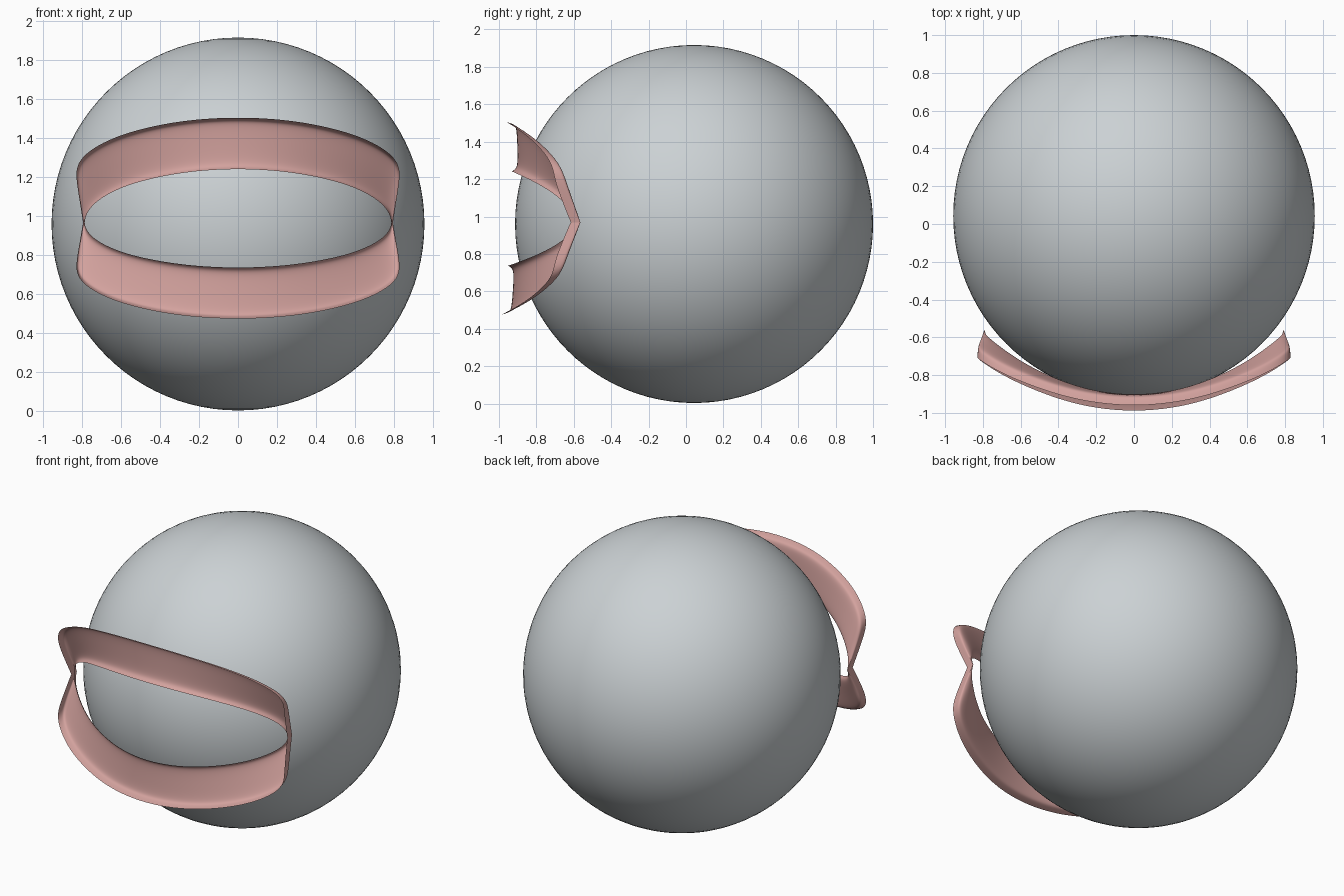
import bpy, bmesh
from math import sin, cos, radians

cube = bpy.data.objects.get("Cube")
if cube:
    bpy.data.objects.remove(cube, do_unlink=True)


def material(name, rgb):
    mat = bpy.data.materials.new(name)
    mat.use_nodes = True
    mat.diffuse_color = (*rgb, 1)
    mat.node_tree.nodes["Principled BSDF"].inputs["Base Color"].default_value = (*rgb, 1)
    return mat


grey = material("pale grey", (0.60, 0.64, 0.66))
pink = material("dusty pink", (0.65, 0.36, 0.34))

# Eyeball
bpy.ops.mesh.primitive_uv_sphere_add(segments=96, ring_count=48, radius=0.957,
                                     location=(0, 0.043, 0.96))
eyeball = bpy.context.object
eyeball.name = "eyeball"
eyeball.data.materials.append(grey)
bpy.ops.object.shade_smooth()

# Half of a lid's outer rim, from the eye corner to the middle: x, y, height above corner
CORNER_Z = 0.967
RIM = [(0.795, -0.615, 0.0), (0.812, -0.66, 0.11), (0.83, -0.70, 0.22),
       (0.83, -0.71, 0.285), (0.795, -0.735, 0.345), (0.70, -0.79, 0.41),
       (0.55, -0.855, 0.47), (0.30, -0.937, 0.525), (0, -0.97, 0.545)]
# Matching angles around the elliptical opening
ANGLES = [0, 5, 11, 17, 25, 36, 50, 70, 90]
# Channel section from rim to opening: fraction across, depth towards the eyeball
SECTION = [(0, 0), (0.04, 0.035), (0.1, 0.05), (0.45, 0.045),
           (0.82, 0.037), (0.95, 0.025), (1, 0)]


def lid(name, side, rim_height, open_height, rim_push, open_push):
    half = []
    for (x, y, h), angle in zip(RIM, ANGLES):
        a = radians(angle)
        rim = (x, y - rim_push * (1 - (x / 0.83) ** 2), CORNER_Z + side * h * rim_height)
        ix = 0.787 * cos(a)
        opening = (ix, -0.945 + 0.345 * cos(a) ** 2 - open_push * sin(a) ** 2,
                   CORNER_Z + side * open_height * sin(a))
        row = []
        for s, depth in SECTION:
            px, py, pz = (p + (q - p) * s for p, q in zip(rim, opening))
            row.append((px, py + depth, pz))
        half.append(row)
    mirrored = [[(-x, y, z) for x, y, z in row] for row in half[-2::-1]]

    bm = bmesh.new()
    rows = [[bm.verts.new(p) for p in row] for row in half + mirrored]
    for r, q in zip(rows, rows[1:]):
        for i in range(len(SECTION) - 1):
            face = [r[i], q[i], q[i + 1], r[i + 1]]
            bm.faces.new(face if side > 0 else face[::-1])
    for f in bm.faces:
        f.smooth = True
    mesh = bpy.data.meshes.new(name)
    bm.to_mesh(mesh)
    bm.free()
    mesh.materials.append(pink)
    obj = bpy.data.objects.new(name, mesh)
    bpy.context.collection.objects.link(obj)
    sub = obj.modifiers.new("smooth", 'SUBSURF')
    sub.levels = sub.render_levels = 3
    sub.boundary_smooth = 'PRESERVE_CORNERS'


# Eyelids
lid("upper_eyelid", 1, 1.0, 0.28, 0.0, 0.0)
lid("lower_eyelid", -1, 0.915, 0.235, 0.03, 0.02)
